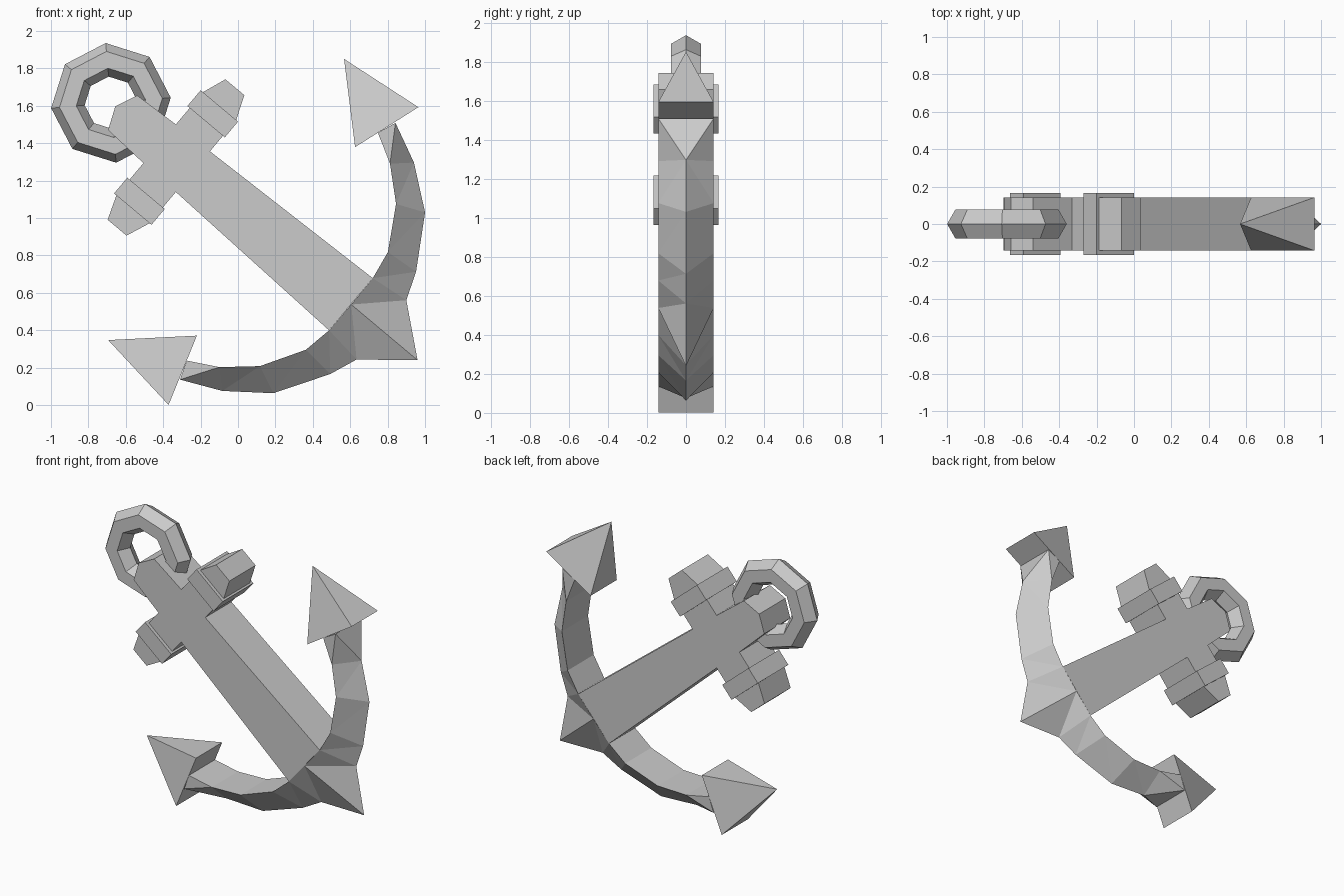
import bpy, bmesh, math
from mathutils import Vector

if "Cube" in bpy.data.objects:
    bpy.data.objects.remove(bpy.data.objects["Cube"])

TILT = math.radians(40)
C, S = math.cos(TILT), math.sin(TILT)
HALF = 0.142          # half depth of the main parts


def place(v, u, y=0.0):
    """Anchor coordinates (v across, u up the shank from the tip) to the tilted world."""
    return Vector((0.96 + v * S - u * C, y, 0.24 + v * C + u * S))


def finish(name, bm):
    bmesh.ops.remove_doubles(bm, verts=bm.verts, dist=0.0005)
    bmesh.ops.recalc_face_normals(bm, faces=bm.faces)
    mesh = bpy.data.meshes.new(name)
    bm.to_mesh(mesh)
    bm.free()
    obj = bpy.data.objects.new(name, mesh)
    bpy.context.collection.objects.link(obj)
    return obj


def slab(name, profile, half):
    """Extrude a flat profile symmetrically through y."""
    bm = bmesh.new()
    face = bm.faces.new([bm.verts.new(place(v, u, -half)) for v, u in profile])
    ext = bmesh.ops.extrude_face_region(bm, geom=[face])["geom"]
    verts = [g for g in ext if isinstance(g, bmesh.types.BMVert)]
    bmesh.ops.translate(bm, verts=verts, vec=(0, 2 * half, 0))
    return finish(name, bm)


# Shank with stock and pointed head, mirrored half profile
right = [(0.182, 0.465), (0.142, 1.568), (0.36, 1.568), (0.49, 1.62), (0.49, 1.752),
         (0.36, 1.80), (0.135, 1.80), (0.121, 2.058)]
slab("shank_and_stock", right + [(0, 2.11)] + [(-v, u) for v, u in reversed(right)], HALF)

# Arm sections: inner point, outer point, outer half width
sections = [((0, 0.463), (0, 0), 0),
            ((0.182, 0.465), (0.207, 0.252), 0),
            ((0.341, 0.493), (0.357, 0.310), 0),
            ((0.566, 0.625), (0.631, 0.477), 0),
            ((0.710, 0.788), (0.797, 0.694), 0),
            ((0.795, 0.944), (0.896, 0.906), HALF)]

for side, s in (("left", -1), ("right", 1)):
    # Curved arm with an outer ridge and half of the crown point
    bm = bmesh.new()
    rows = []
    for (iv, iu), (ov, ou), w in sections:
        rows.append([bm.verts.new(place(s * iv, iu, -HALF)), bm.verts.new(place(s * iv, iu, HALF)),
                     bm.verts.new(place(s * ov, ou, w)), bm.verts.new(place(s * ov, ou, -w))])
    for a, b in zip(rows, rows[1:]):
        bm.faces.new((a[0], a[1], b[1], b[0]))
        bm.faces.new((a[3], a[2], b[2], b[3]))
        for i, o in ((0, 3), (1, 2)):
            bm.faces.new((a[i], a[o], b[o]))
            bm.faces.new((a[i], b[o], b[i]))
    bm.faces.new(rows[-1])
    finish(side + "_arm", bm)

    # Pyramid fluke
    bm = bmesh.new()
    base = [bm.verts.new(place(s * v, u, y)) for v, u, y in
            ((0.658, 0.988, -HALF), (0.658, 0.988, HALF), (1.039, 0.866, HALF), (1.039, 0.866, -HALF))]
    tip = bm.verts.new(place(s * 0.981, 1.336))
    bm.faces.new(base)
    for i in range(4):
        bm.faces.new((base[i], base[(i + 1) % 4], tip))
    finish(side + "_fluke", bm)

    # Collar around the stock
    slab(side + "_collar", [(s * 0.25, 1.555), (s * 0.36, 1.555), (s * 0.36, 1.816), (s * 0.25, 1.816)], 0.166)

# Eight sided ring through the head
bpy.ops.mesh.primitive_torus_add(major_segments=8, minor_segments=6, major_radius=0.231, minor_radius=0.09,
                                 location=place(0, 2.14), rotation=(math.pi / 2, math.radians(-5), 0))
bpy.context.object.name = "ring"
